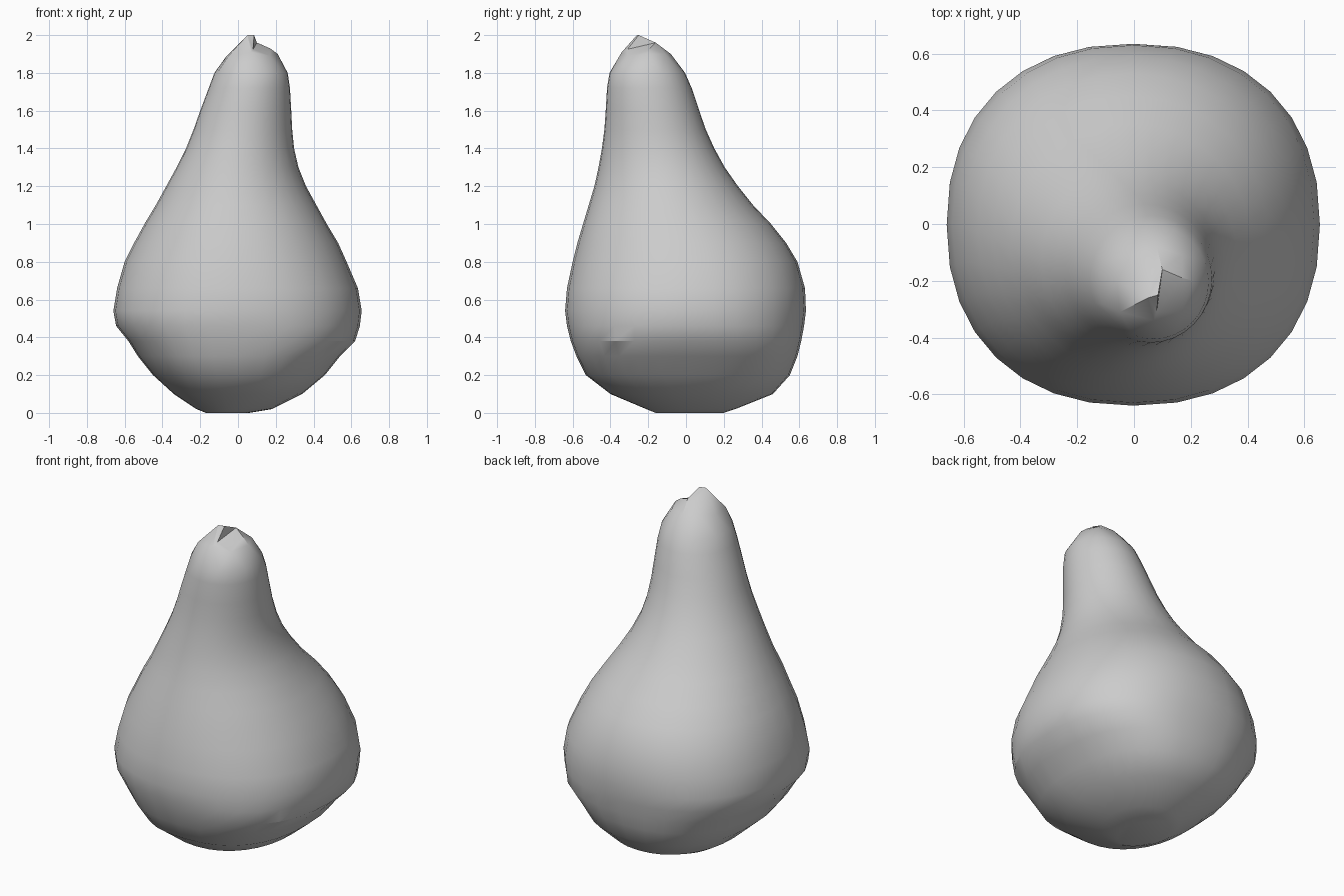
import bpy, bmesh, math

cube = bpy.data.objects.get("Cube")
if cube:
    bpy.data.objects.remove(cube, do_unlink=True)

# One plain colour for the whole fruit
grey = bpy.data.materials.new("plain grey")
grey.use_nodes = True
colour = (0.6, 0.6, 0.6, 1)
grey.diffuse_color = colour
grey.node_tree.nodes["Principled BSDF"].inputs["Base Color"].default_value = colour

SIDES = 32
# Cross-sections: height, min x, max x, min y, max y, squareness
SECTIONS = [
    (0.00, -.17, .06, -.16, .20, 2.0),
    (0.02, -.22, .18, -.21, .26, 2.0),
    (0.10, -.34, .34, -.40, .46, 2.2),
    (0.20, -.45, .46, -.53, .55, 2.4),
    (0.30, -.53, .54, -.58, .59, 2.4),
    (0.38, -.58, .62, -.61, .61, 2.4),
    (0.46, -.645, .645, -.63, .625, 2.3),
    (0.54, -.66, .655, -.64, .635, 2.25),
    (0.66, -.64, .635, -.63, .63, 2.2),
    (0.80, -.60, .575, -.60, .59, 2.15),
    (0.90, -.55, .53, -.575, .53, 2.1),
    (1.00, -.495, .47, -.545, .45, 2.1),
    (1.10, -.435, .415, -.515, .355, 2.0),
    (1.20, -.38, .36, -.485, .275, 2.0),
    (1.30, -.325, .32, -.463, .205, 2.0),
    (1.40, -.275, .297, -.445, .15, 2.0),
    (1.50, -.235, .287, -.432, .105, 2.0),
    (1.60, -.20, .282, -.425, .07, 2.0),
    (1.72, -.155, .275, -.418, .03, 2.0),
    (1.80, -.125, .263, -.405, -.005, 2.0),
]


def superpower(v, n):
    return math.copysign(abs(v) ** (2 / n), v)


def add_section(bm, z, x0, x1, y0, y1, n):
    ring = []
    for i in range(SIDES):
        a = math.tau * i / SIDES
        ring.append(bm.verts.new((
            (x0 + x1) / 2 + (x1 - x0) / 2 * superpower(math.cos(a), n),
            (y0 + y1) / 2 + (y1 - y0) / 2 * superpower(math.sin(a), n), z)))
    return ring


# Smooth leaning body
bm = bmesh.new()
rings = [add_section(bm, *s) for s in SECTIONS]
bm.faces.new(rings[0])
for low, high in zip(rings, rings[1:]):
    for i in range(SIDES):
        j = (i + 1) % SIDES
        bm.faces.new((low[i], low[j], high[j], high[i]))

# Faceted crown: a coarse ring joined to the neck by fans
crown = [bm.verts.new(p) for p in (
    (.21, -.20, 1.90), (.17, -.11, 1.90), (.08, -.08, 1.90), (-.01, -.11, 1.90),
    (-.06, -.20, 1.89), (-.05, -.31, 1.89), (.07, -.34, 1.91), (.17, -.31, 1.89))]
neck = rings[-1]
step = SIDES // len(crown)
for j, v in enumerate(crown):
    start = step * j - step // 2
    for k in range(start, start + step):
        bm.faces.new((neck[k % SIDES], neck[(k + 1) % SIDES], v))
    bm.faces.new((v, neck[start + step], crown[(j + 1) % len(crown)]))

# Broken stem tip with a notch on one side
peak, shoulder, ridge, notch, ledge = [bm.verts.new(p) for p in (
    (.05, -.26, 2.0), (.085, -.25, 2.0), (.10, -.16, 1.96),
    (.08, -.31, 1.925), (.17, -.19, 1.93))]
c = crown
for face in (
        (c[1], c[2], ridge), (c[2], peak, ridge), (ridge, peak, shoulder),
        (c[2], c[3], peak), (c[3], c[4], peak), (c[4], c[5], peak),
        (c[5], c[6], peak), (c[6], notch, peak), (peak, notch, shoulder),
        (shoulder, notch, ridge), (notch, ledge, ridge), (c[6], c[7], notch),
        (c[7], ledge, notch), (c[7], c[0], ledge), (c[0], c[1], ledge),
        (c[1], ridge, ledge)):
    bm.faces.new(face)

bmesh.ops.recalc_face_normals(bm, faces=bm.faces[:])
mesh = bpy.data.meshes.new("pear_body")
bm.to_mesh(mesh)
bm.free()
mesh.materials.append(grey)
pear = bpy.data.objects.new("pear_body", mesh)
bpy.context.collection.objects.link(pear)

# Smooth skin with sharp facets at the tip
bpy.ops.object.select_all(action="DESELECT")
pear.select_set(True)
bpy.context.view_layer.objects.active = pear
bpy.ops.object.shade_smooth_by_angle(angle=math.radians(30))
